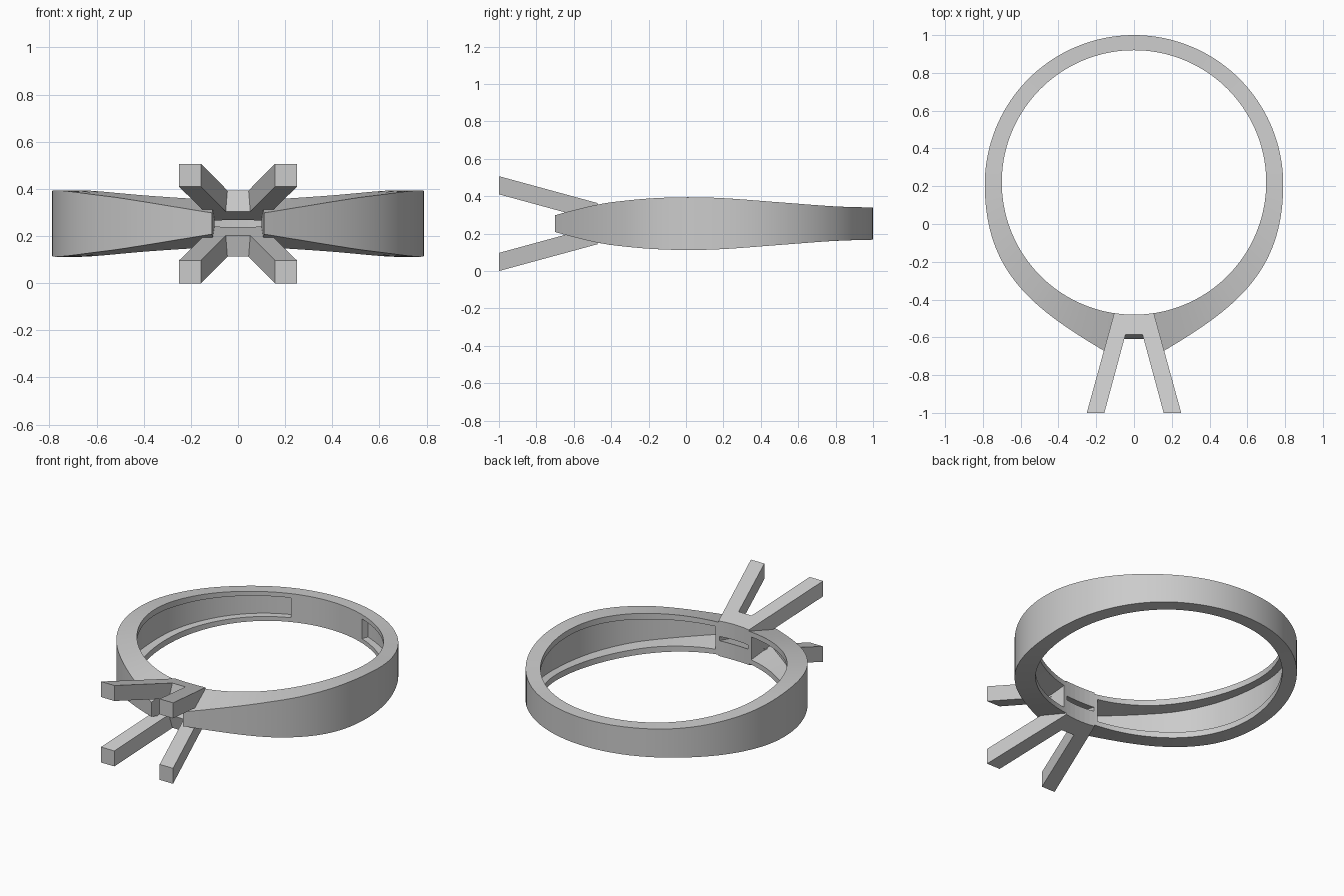
import bpy, bmesh, math
from mathutils import Vector
from mathutils.geometry import interpolate_bezier

if "Cube" in bpy.data.objects:
    bpy.data.objects.remove(bpy.data.objects["Cube"])

ZC = 0.253            # mid-height of the ring
TIP = -81.8           # angle where each shoulder stops at the setting
SOLID = 69.5          # angle where the inner channel stops near the back

# Half height of the band as a function of y (smooth interpolation)
PROFILE = [(-0.70, 0.045), (-0.60, 0.072), (-0.50, 0.096), (-0.4, 0.114), (-0.2, 0.134),
           (0.0, 0.141), (0.2, 0.136), (0.5, 0.114), (0.8, 0.092), (1.0, 0.086)]


def half_height(y):
    p = PROFILE
    y = min(max(y, p[0][0]), p[-1][0])
    n = len(p)
    slope = lambda i: ((p[min(i + 1, n - 1)][1] - p[max(i - 1, 0)][1]) /
                       (p[min(i + 1, n - 1)][0] - p[max(i - 1, 0)][0]))
    for i in range(n - 1):
        if y <= p[i + 1][0]:
            d = p[i + 1][0] - p[i][0]
            t = (y - p[i][0]) / d
            return ((2*t**3 - 3*t*t + 1) * p[i][1] + (t**3 - 2*t*t + t) * d * slope(i)
                    + (3*t*t - 2*t**3) * p[i + 1][1] + (t**3 - t*t) * d * slope(i + 1))
    return p[-1][1]


# Outer edge of the shoulder below the ring centre
STEPS = 200
SHOULDER = interpolate_bezier(Vector((0.79, 0.21)), Vector((0.79, -0.27)),
                              Vector((0.52, -0.46)), Vector((0.11, -0.70)), STEPS + 1)


def inner(deg):
    a = math.radians(deg)
    return Vector((0.70 * math.cos(a), 0.22 + 0.70 * math.sin(a)))


def outer(deg):
    if deg >= 0:
        a = math.radians(deg)
        return Vector((0.79 * math.cos(a), 0.21 + 0.79 * math.sin(a)))
    v = SHOULDER[round(deg / TIP * STEPS)]
    return Vector((v[0], v[1]))


def section(deg, hollow):
    """C-shaped cross-section open to the finger side; flat when not hollow."""
    i, o = inner(deg), outer(deg)
    span = (o - i).length
    r = i.lerp(o, (span - 0.04) / span) if hollow else i
    hi, ho, hr = half_height(i.y), half_height(o.y), half_height(r.y)
    lip = lambda h: h - min(0.037, 0.3 * h)
    pts = [(o, -ho), (o, ho), (i, hi), (i, lip(hi)), (r, lip(hr)),
           (r, -lip(hr)), (i, -lip(hi)), (i, -hi)]
    return [(p.x, p.y, ZC + z) for p, z in pts]


def make_object(name, bm):
    bmesh.ops.recalc_face_normals(bm, faces=bm.faces)
    me = bpy.data.meshes.new(name)
    bm.to_mesh(me)
    bm.free()
    ob = bpy.data.objects.new(name, me)
    bpy.context.collection.objects.link(ob)
    return ob


def mirror_x(bm):
    bmesh.ops.mirror(bm, geom=bm.verts[:] + bm.edges[:] + bm.faces[:],
                     axis='X', merge_dist=0.0005)


# Band: half swept from shoulder tip to the back, then mirrored
wall = TIP + 2.0
stations = [(TIP, False), (wall, False)]
N = 60
stations += [(wall + (SOLID - wall) * k / N, True) for k in range(N + 1)]
stations += [(SOLID + (90 - SOLID) * k / 8, False) for k in range(9)]
bm = bmesh.new()
rings = [[bm.verts.new(c) for c in section(*s)] for s in stations]
for a, b in zip(rings, rings[1:]):
    for k in range(8):
        m = (k + 1) % 8
        bm.faces.new((a[k], a[m], b[m], b[k]))
bm.faces.new(rings[0])
bmesh.ops.remove_doubles(bm, verts=bm.verts[:], dist=0.00005)
bmesh.ops.dissolve_degenerate(bm, edges=bm.edges[:], dist=0.00005)
mirror_x(bm)
band = make_object("ring_band", bm)


# Prong pairs: V-shaped plan, sloping away from the middle, back follows the finger hole
def prong_pair(name, side):
    top_z = lambda y: 0.111 + 0.2725 * (-0.477 - y)
    back = [(x, 0.22 - math.sqrt(0.49 - x * x)) for x in (0.0, 0.035, 0.07, 0.105)]
    top = back + [(0.25, -1.0), (0.157, -1.0), (0.045, -0.585), (0.0, -0.585)]
    low = back + [(0.25, -1.0), (0.157, -1.0), (0.052, -0.61), (0.0, -0.61)]
    bm = bmesh.new()
    t = [bm.verts.new((x, y, ZC + side * top_z(y))) for x, y in top]
    b = [bm.verts.new((x, y, ZC + side * (top_z(y) - 0.097))) for x, y in low]
    # base plate, then the prong itself
    for v in (t, b):
        bm.faces.new((v[0], v[1], v[2], v[3], v[6], v[7]))
        bm.faces.new((v[3], v[4], v[5], v[6]))
    for k in range(7):
        bm.faces.new((t[k], t[k + 1], b[k + 1], b[k]))
    mirror_x(bm)
    return make_object(name, bm)


prong_pair("upper_prongs", 1)
prong_pair("lower_prongs", -1)

# Smooth curved band, crisp edges
bpy.ops.object.select_all(action='DESELECT')
band.select_set(True)
bpy.context.view_layer.objects.active = band
bpy.ops.object.shade_smooth_by_angle(angle=math.radians(30))
